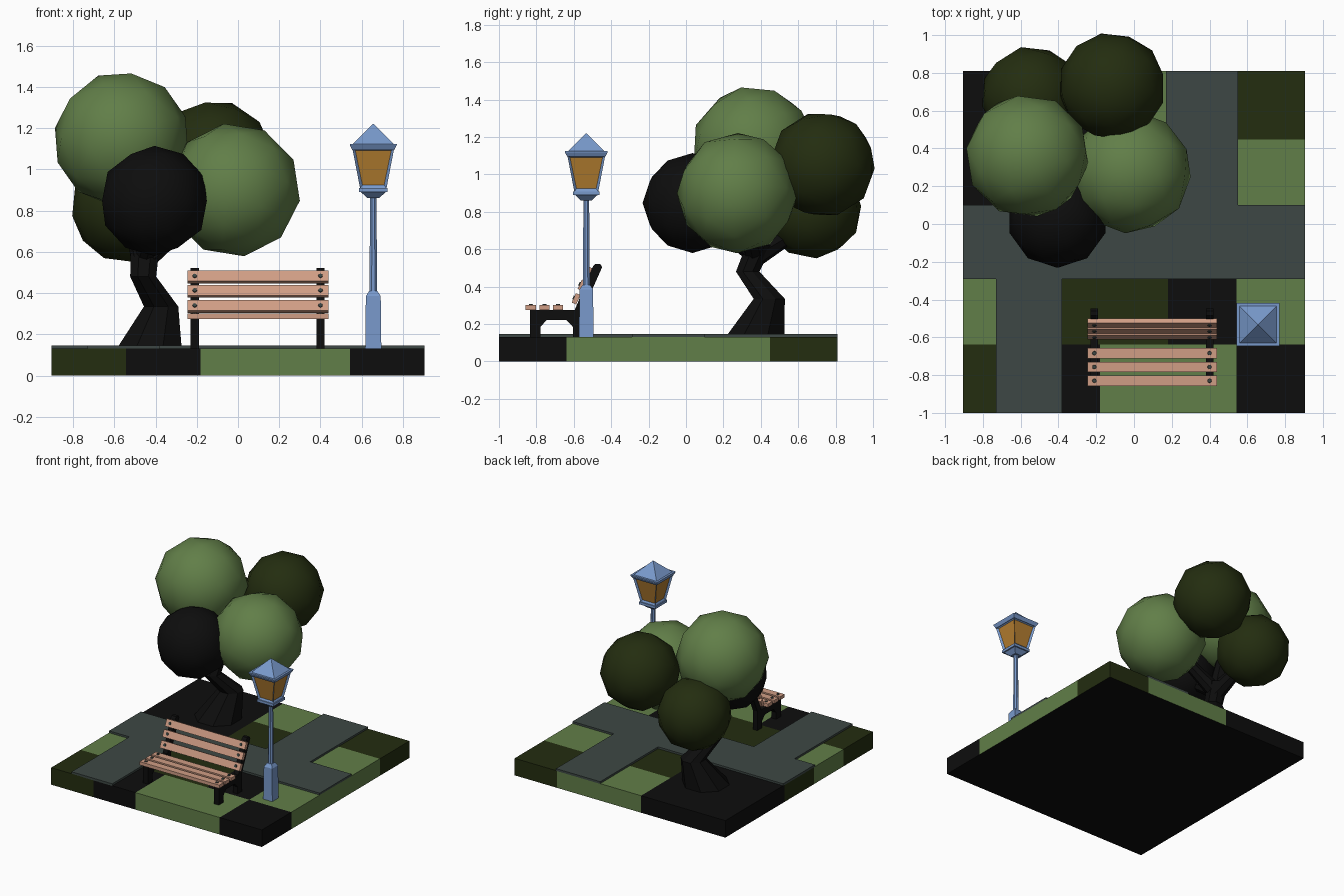
import bpy, bmesh, math
from mathutils import Vector, Matrix

cube = bpy.data.objects.get("Cube")
if cube:
    bpy.data.objects.remove(cube, do_unlink=True)


def material(name, rgb):
    m = bpy.data.materials.new(name)
    m.use_nodes = True
    m.diffuse_color = (*rgb, 1)
    m.node_tree.nodes["Principled BSDF"].inputs["Base Color"].default_value = (*rgb, 1)
    return m


black = material("near_black", (0.004, 0.004, 0.004))
dark_green = material("dark_green", (0.017, 0.026, 0.005))
light_green = material("light_green", (0.12, 0.21, 0.065))
slate = material("slate_grey", (0.047, 0.064, 0.058))
wood = material("pale_wood", (0.63, 0.34, 0.235))
blue = material("lamp_blue", (0.19, 0.32, 0.6))
amber = material("amber_glass", (0.46, 0.21, 0.03))


def finish(name, bm, mats, smooth=False):
    bmesh.ops.recalc_face_normals(bm, faces=bm.faces)
    mesh = bpy.data.meshes.new(name)
    bm.to_mesh(mesh)
    bm.free()
    for m in mats:
        mesh.materials.append(m)
    for p in mesh.polygons:
        p.use_smooth = smooth
    ob = bpy.data.objects.new(name, mesh)
    bpy.context.collection.objects.link(ob)
    return ob


def box(name, center, size, mat, tilt=0):
    bm = bmesh.new()
    m = (Matrix.Translation(center) @ Matrix.Rotation(tilt, 4, "X")
         @ Matrix.Diagonal((*size, 1)))
    bmesh.ops.create_cube(bm, size=1, matrix=m)
    return finish(name, bm, [mat])


def extrude(bm, points, vec):
    """Closed prism from an outline and an extrusion vector."""
    face = bm.faces.new([bm.verts.new(p) for p in points])
    new = bmesh.ops.extrude_face_region(bm, geom=[face], use_keep_orig=True)["geom"]
    bmesh.ops.translate(bm, vec=vec, verts=[v for v in new if isinstance(v, bmesh.types.BMVert)])


def stack(rings, sides, turn=0):
    """Loft of horizontal polygons given as (x, y, z, radius)."""
    bm = bmesh.new()
    loops = []
    for x, y, z, r in rings:
        loops.append([bm.verts.new((x + r * math.cos(turn + math.tau * i / sides),
                                    y + r * math.sin(turn + math.tau * i / sides), z))
                      for i in range(sides)])
    for a, b in zip(loops, loops[1:]):
        for i in range(sides):
            j = (i + 1) % sides
            bm.faces.new((a[i], a[j], b[j], b[i]))
    bm.faces.new(loops[0])
    bm.faces.new(loops[-1])
    return bm


# Ground slab, cut into a five by five patchwork
W, YC, TOP = 1.81, -0.095, 0.132
CELL = W / 5
PATCHES = ["DBLLB", "LDDBL", "DDDDL", "BBDLL", "BBLLD"]  # front row first
bm = bmesh.new()
bmesh.ops.create_cube(bm, size=1, matrix=Matrix.Translation((0, YC, TOP / 2))
                      @ Matrix.Diagonal((W, W, TOP, 1)))
for i in range(1, 5):
    d = -W / 2 + i * CELL
    for co, no in (((d, 0, 0), (1, 0, 0)), ((0, YC + d, 0), (0, 1, 0))):
        bmesh.ops.bisect_plane(bm, geom=bm.verts[:] + bm.edges[:] + bm.faces[:],
                               plane_co=co, plane_no=no)
for f in bm.faces:
    c = f.calc_center_median()
    col = min(4, max(0, int((c.x + W / 2) / CELL)))
    row = min(4, max(0, int((c.y - YC + W / 2) / CELL)))
    f.material_index = 0 if c.z < 0.01 else "BDL".index(PATCHES[row][col])
finish("ground", bm, [black, dark_green, light_green])

# Paved path: one zigzag slab
E, F, B = W / 2, YC - W / 2, YC + W / 2
bm = bmesh.new()
extrude(bm, [Vector((x, y, TOP - 0.002)) for x, y in (
    (-0.73, F), (-0.38, F), (-0.38, -0.29), (E, -0.29), (E, 0.1), (0.55, 0.1),
    (0.55, B), (0.17, B), (0.17, 0.1), (-E, 0.1), (-E, -0.29), (-0.73, -0.29))],
    Vector((0, 0, 0.017)))
finish("path", bm, [slate])

# Crooked trunk and branches
finish("trunk", stack([(-0.43, 0.37, TOP, 0.17), (-0.373, 0.445, 0.335, 0.09),
                       (-0.46, 0.33, 0.48, 0.068), (-0.45, 0.39, 0.62, 0.075)], 8, math.pi / 8),
       [black])


def branch(name, start, end, r1, r2):
    a, b = Vector(start), Vector(end)
    bm = bmesh.new()
    m = (Matrix.Translation((a + b) / 2)
         @ (b - a).to_track_quat("Z", "Y").to_matrix().to_4x4())
    bmesh.ops.create_cone(bm, cap_ends=True, segments=8, radius1=r1, radius2=r2,
                          depth=(b - a).length, matrix=m)
    finish(name, bm, [black])


fork = (-0.455, 0.37, 0.57)
branch("back_branch", fork, (-0.5, 0.61, 0.71), 0.065, 0.04)
branch("left_branch", fork, (-0.12, 0.3, 0.85), 0.06, 0.035)
branch("upper_branch", fork, (-0.55, 0.37, 1.0), 0.065, 0.04)
branch("front_branch", fork, (-0.41, 0.12, 0.75), 0.05, 0.035)

# Foliage balls
for name, center, r, mat, turn in (
        ("top_foliage", (-0.565, 0.36, 1.145), 0.33, light_green, 0.3),
        ("left_foliage", (-0.02, 0.275, 0.9), 0.325, light_green, 1.1),
        ("front_foliage", (-0.405, 0.035, 0.847), 0.267, black, 0.0),
        ("back_foliage", (-0.117, 0.73, 1.053), 0.285, dark_green, 0.7),
        ("low_foliage", (-0.545, 0.675, 0.815), 0.267, dark_green, 1.9)):
    bm = bmesh.new()
    bmesh.ops.create_icosphere(bm, subdivisions=2, radius=r, matrix=Matrix.Translation(center)
                               @ Matrix.Rotation(turn, 4, (1, 0.6, 0.8)))
    finish(name, bm, [mat], smooth=True)

# Bench side frames
FRAME = [(-0.835, TOP), (-0.778, TOP), (-0.778, 0.185), (-0.745, 0.222), (-0.64, 0.222),
         (-0.605, 0.185), (-0.605, TOP), (-0.548, TOP), (-0.548, 0.28), (-0.448, 0.505),
         (-0.46, 0.522), (-0.485, 0.522), (-0.497, 0.51), (-0.595, 0.275), (-0.835, 0.275)]
for name, x in (("right_bench_frame", -0.21), ("left_bench_frame", 0.4)):
    bm = bmesh.new()
    extrude(bm, [Vector((x - 0.02, y, z)) for y, z in FRAME], Vector((0.04, 0, 0)))
    finish(name, bm, [black])

# Bench slats with a bolt at each end
LEAN = math.radians(66)
slats = [("seat_slat", y, 0.288, 0) for y in (-0.83, -0.757, -0.684)]
slats += [("back_slat", y, z, LEAN) for y, z in
          ((-0.588, 0.335), (-0.556, 0.408), (-0.524, 0.478))]
for name, y, z, tilt in slats:
    box(name, (0.097, y, z), (0.685, 0.055, 0.026), wood, tilt)
    out = Matrix.Rotation(tilt, 3, "X") @ Vector((0, 0, 0.014))
    for x in (-0.21, 0.4):
        bm = bmesh.new()
        bmesh.ops.create_cone(bm, cap_ends=True, segments=8, radius1=0.012, radius2=0.01, depth=0.008,
                              matrix=Matrix.Translation(Vector((x, y, z)) + out)
                              @ Matrix.Rotation(tilt, 4, "X"))
        finish("bolt", bm, [slate])

# Street lamp
LX, LY = 0.656, -0.533


def lamp_part(name, profile, sides=4):
    """Profile of (z, half width) pairs around the lamp axis."""
    k = 1 / math.cos(math.pi / sides)
    bm = stack([(LX, LY, z, h * k) for z, h in profile], sides, math.pi / sides)
    return finish(name, bm, [blue])


lamp_part("lamp_base", [(TOP, 0.039), (0.385, 0.036), (0.41, 0.02)])
lamp_part("lamp_pole", [(0.4, 0.019), (0.88, 0.015)], 8)
lamp_part("lamp_collar", [(0.86, 0.028), (0.89, 0.06)])
lamp_part("lamp_plate", [(0.89, 0.07), (0.91, 0.07)])
lamp_part("lamp_eave", [(1.095, 0.102), (1.118, 0.114), (1.124, 0.114)])
lamp_part("lamp_roof", [(1.122, 0.1), (1.22, 0.002)])

# Lantern: tapered body with recessed glass on each side
k = math.sqrt(2)
bm = stack([(LX, LY, 0.908, 0.064 * k), (LX, LY, 1.1, 0.101 * k)], 4, math.pi / 4)
bmesh.ops.recalc_face_normals(bm, faces=bm.faces)
panes = [f for f in bm.faces if abs(f.normal.z) < 0.8]
bmesh.ops.inset_individual(bm, faces=panes, thickness=0.018, depth=-0.012)
for f in panes:
    f.material_index = 1
finish("lantern", bm, [blue, amber])
